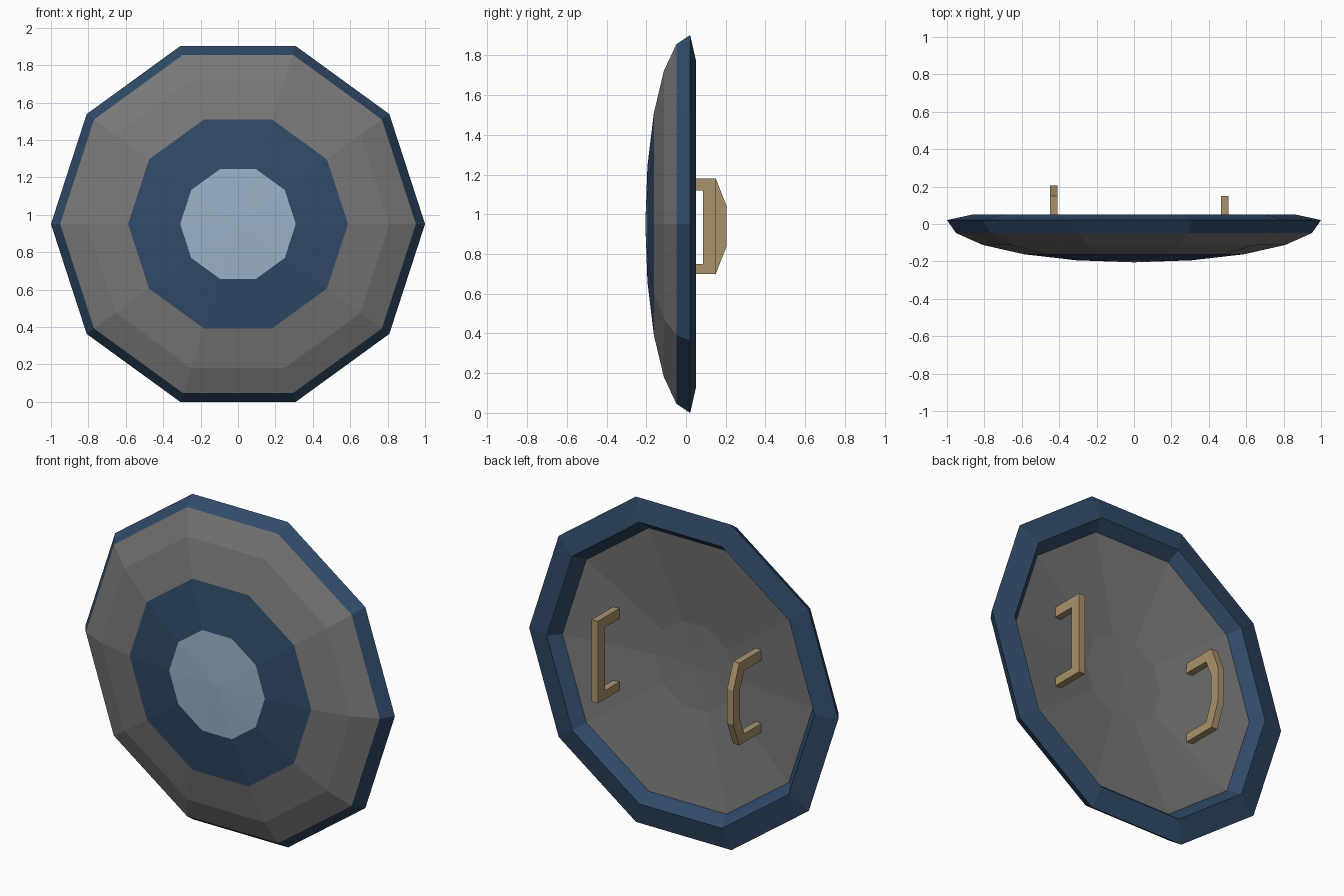
import bpy, bmesh
from math import sin, cos, pi, radians

if "Cube" in bpy.data.objects:
    bpy.data.objects.remove(bpy.data.objects["Cube"])

SIDES = 10
CZ = sin(radians(72))          # centre height so the flat lower edge rests on z = 0


def material(name, rgb):
    m = bpy.data.materials.new(name)
    m.diffuse_color = (*rgb, 1)
    m.use_nodes = True
    m.node_tree.nodes["Principled BSDF"].inputs["Base Color"].default_value = m.diffuse_color
    return m


BLUE = material("dark_blue", (0.03, 0.07, 0.14))
PALE = material("pale_blue", (0.33, 0.44, 0.58))
GREY = material("dark_grey", (0.19, 0.19, 0.19))
TAN = material("tan", (0.40, 0.29, 0.15))


def finish(bm, name, mat):
    me = bpy.data.meshes.new(name)
    bm.to_mesh(me)
    bm.free()
    me.materials.append(mat)
    ob = bpy.data.objects.new(name, me)
    bpy.context.collection.objects.link(ob)
    return ob


def turned(name, profile, mat):
    """Ten-sided lathe about the y axis from (radius, y) points."""
    bm = bmesh.new()
    rings = []
    for r, y in profile:
        if r == 0:
            rings.append([bm.verts.new((0, y, CZ))] * SIDES)
        else:
            rings.append([bm.verts.new((r * cos(2 * pi * i / SIDES), y,
                                        CZ + r * sin(2 * pi * i / SIDES)))
                          for i in range(SIDES)])
    for a, b in zip(rings, rings[1:]):
        for i in range(SIDES):
            j = (i + 1) % SIDES
            bm.faces.new(list(dict.fromkeys((a[i], b[i], b[j], a[j]))))
    return finish(bm, name, mat)


def handle(name, x, outline, width=0.04):
    """Grip cut from a (y, z) outline, extruded along x."""
    bm = bmesh.new()
    outer, inner = outline
    strips = [[[bm.verts.new((x + s * width / 2, y, z)) for y, z in line]
               for line in (outer, inner)] for s in (-1, 1)]
    (lo, li), (ro, ri) = strips
    n = len(outer)
    for k in range(n - 1):
        for a, b in ((lo, li), (li, ri), (ri, ro), (ro, lo)):
            bm.faces.new((a[k], a[k + 1], b[k + 1], b[k]))
    for k in (0, n - 1):
        bm.faces.new((lo[k], li[k], ri[k], ro[k]))
    bmesh.ops.recalc_face_normals(bm, faces=bm.faces)
    return finish(bm, name, TAN)


# Front dome: a flattened half sphere in 18 degree steps
dome = [(sin(radians(18 * i)), 0.021 - 0.226 * cos(radians(18 * i))) for i in range(6)]
dome[0] = (0, dome[0][1])
back_edge = (0.81, -0.015)

turned("centre_boss", dome[0:2], PALE)
turned("inner_band", dome[1:3], BLUE)
turned("outer_face", dome[2:5], GREY)
turned("rim", dome[4:6] + [(0.866, 0.05), back_edge], BLUE)
turned("back_lining", [back_edge, (0.26, -0.085), (0, -0.093)], GREY)

# Handles on the back: one straight, one bowed
Y0 = -0.065
straight = ([(Y0, 1.18), (0.15, 1.18), (0.15, 0.70), (Y0, 0.70)],
            [(Y0, 1.12), (0.085, 1.12), (0.085, 0.75), (Y0, 0.75)])
bowed = ([(Y0, 1.18), (0.15, 1.18), (0.205, 1.04), (0.205, 0.84), (0.15, 0.70), (Y0, 0.70)],
         [(Y0, 1.12), (0.105, 1.12), (0.145, 1.02), (0.145, 0.86), (0.105, 0.75), (Y0, 0.75)])
handle("hand_grip", 0.485, straight)
handle("arm_strap", -0.43, bowed)
